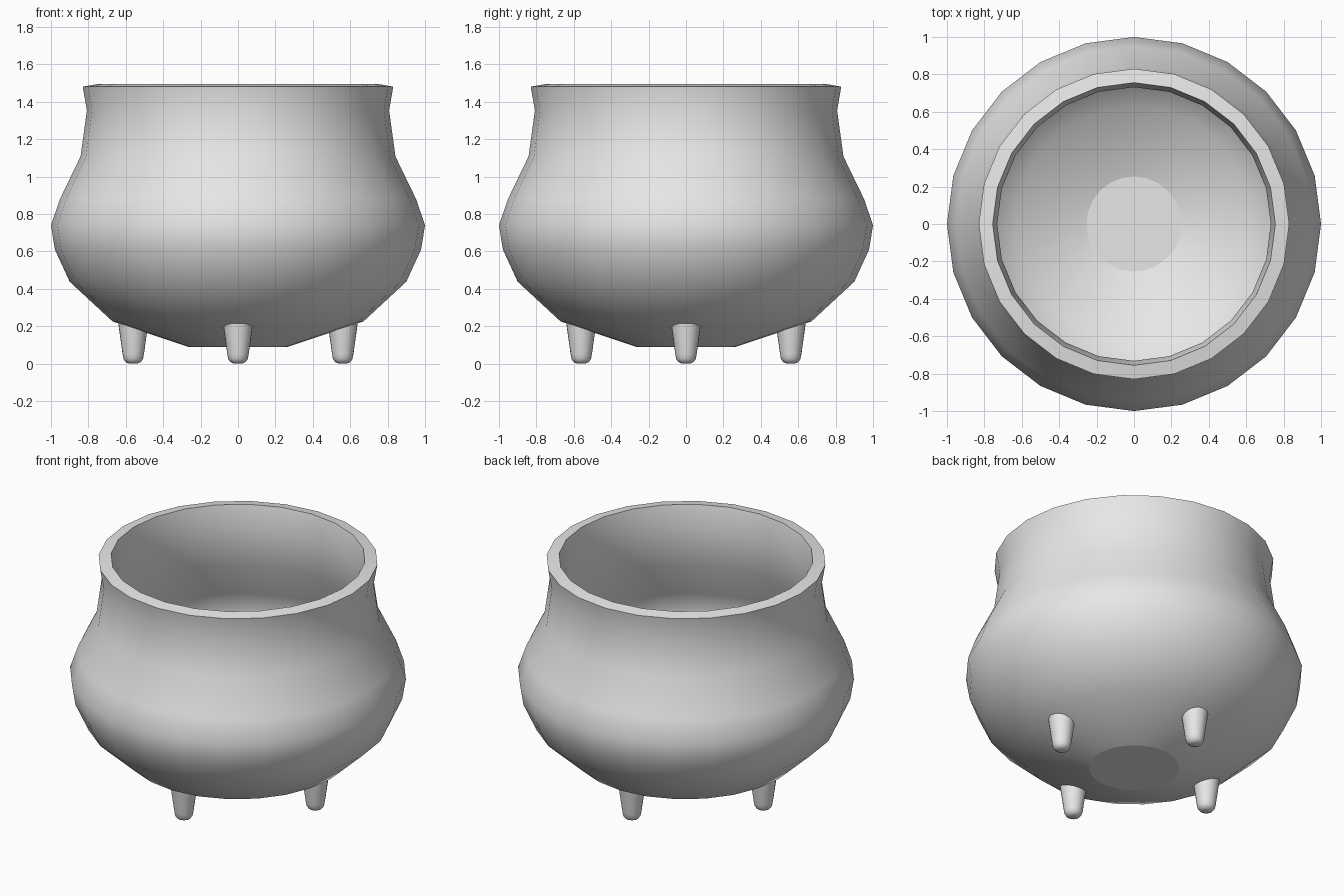
import bpy, bmesh, math

cube = bpy.data.objects.get("Cube")
if cube:
    bpy.data.objects.remove(cube, do_unlink=True)

SIDES = 24

# Single plain grey for the whole pot
grey = bpy.data.materials.new("light_grey")
grey.use_nodes = True
grey.diffuse_color = (0.8, 0.8, 0.8, 1)
grey.node_tree.nodes["Principled BSDF"].inputs["Base Color"].default_value = (0.8, 0.8, 0.8, 1)


def lathe(name, profile, location=(0, 0, 0), close_top=False):
    """Turn a bottom-to-top (radius, height) profile, with a flat base, around z."""
    bm = bmesh.new()
    rings = []
    for r, z in profile:
        rings.append([bm.verts.new((r * math.cos(a), r * math.sin(a), z))
                      for a in (math.tau * i / SIDES for i in range(SIDES))])
    for low, high in zip(rings, rings[1:]):
        for i in range(SIDES):
            j = (i + 1) % SIDES
            bm.faces.new((low[i], low[j], high[j], high[i]))
    bm.faces.new(rings[0][::-1])
    if close_top:
        bm.faces.new(rings[-1])
    mesh = bpy.data.meshes.new(name)
    bm.to_mesh(mesh)
    bm.free()
    mesh.materials.append(grey)
    obj = bpy.data.objects.new(name, mesh)
    obj.location = location
    bpy.context.collection.objects.link(obj)
    return obj


def smooth(obj, degrees):
    bpy.ops.object.select_all(action='DESELECT')
    obj.select_set(True)
    bpy.context.view_layer.objects.active = obj
    bpy.ops.object.shade_smooth_by_angle(angle=math.radians(degrees))


# Round-bellied bowl, thickened inwards to an open shell
bowl = lathe("bowl", [(0.267, 0.09), (0.67, 0.225), (0.9, 0.438), (0.979, 0.61),
                      (1.0, 0.74), (0.952, 0.88), (0.842, 1.107),
                      (0.808, 1.353), (0.83, 1.481)])
shell = bowl.modifiers.new("wall", 'SOLIDIFY')
shell.thickness = 0.075
shell.offset = -1
shell.use_even_offset = True
bpy.context.view_layer.objects.active = bowl
bowl.select_set(True)
bpy.ops.object.modifier_apply(modifier=shell.name)
smooth(bowl, 60)

# The floor discs, inside and underneath, stay flat
for face in bowl.data.polygons:
    if len(face.vertices) > 4:
        face.use_smooth = False

# Four tapered feet with rounded tips, tops buried in the bowl wall
foot_profile = [(0.022, 0), (0.04, 0.008), (0.052, 0.024), (0.057, 0.05), (0.081, 0.222)]
for side, x, y in (("front", 0, -1), ("back", 0, 1), ("left", 1, 0), ("right", -1, 0)):
    foot = lathe(side + "_foot", foot_profile, (x * 0.56, y * 0.56, 0), close_top=True)
    smooth(foot, 60)
